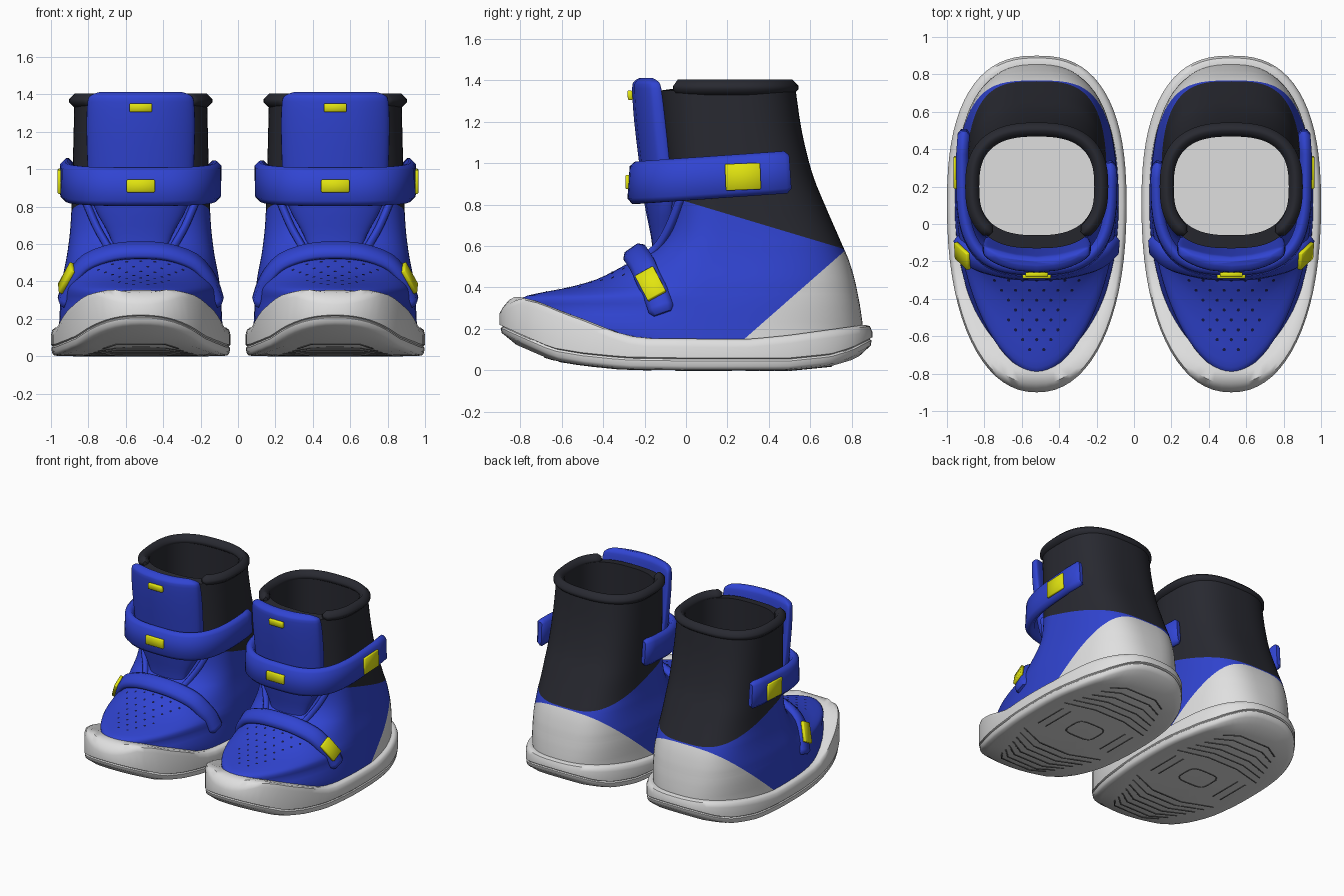
import bpy, bmesh
from math import cos, sin, tau, copysign
from mathutils import Vector, Matrix
from mathutils.bvhtree import BVHTree

cube = bpy.data.objects.get("Cube")
if cube:
    bpy.data.objects.remove(cube)

OFFSET = 0.52   # distance of each boot from the middle
SEG = 72


def material(name, rgb):
    m = bpy.data.materials.new(name)
    m.use_nodes = True
    m.diffuse_color = (*rgb, 1)
    m.node_tree.nodes["Principled BSDF"].inputs["Base Color"].default_value = (*rgb, 1)
    return m


BLUE = material("blue", (0.03, 0.058, 0.64))
BLACK = material("charcoal", (0.021, 0.022, 0.03))
WHITE = material("off white", (0.74, 0.74, 0.74))
YELLOW = material("yellow", (0.76, 0.78, 0.005))
NAVY = material("dark navy", (0.008, 0.01, 0.06))
GREY = material("tread grey", (0.14, 0.14, 0.14))


def finish(name, bm, *mats):
    """Turn a bmesh into a part of one boot and mirror it to the other."""
    bmesh.ops.translate(bm, verts=bm.verts, vec=(OFFSET, 0, 0))
    mesh = bpy.data.meshes.new(name)
    bm.to_mesh(mesh)
    bm.free()
    for m in mats:
        mesh.materials.append(m)
    ob = bpy.data.objects.new(name, mesh)
    bpy.context.collection.objects.link(ob)
    mirror = ob.modifiers.new("Mirror", 'MIRROR')
    mirror.use_mirror_merge = False
    bpy.ops.object.select_all(action='DESELECT')
    ob.select_set(True)
    bpy.context.view_layer.objects.active = ob
    bpy.ops.object.shade_smooth_by_angle(angle=0.85)


def loft(bm, rings):
    """Skin closed rings, cap both ends; returns the rows of faces and the caps."""
    loops = [[bm.verts.new(p) for p in r] for r in rings]
    n = len(loops[0])
    rows = [[bm.faces.new((a[i], a[(i + 1) % n], b[(i + 1) % n], b[i])) for i in range(n)]
            for a, b in zip(loops, loops[1:])]
    caps = [bm.faces.new(loops[0][::-1]), bm.faces.new(loops[-1])]
    bmesh.ops.recalc_face_normals(bm, faces=[f for r in rows for f in r] + caps)
    return rows, caps


def smooth_path(pts, steps=4):
    """Catmull-Rom samples through points of any dimension."""
    pts = [Vector(p) for p in pts]
    ext = [pts[0]] + pts + [pts[-1]]
    out = []
    for a, b, c, d in zip(ext, ext[1:], ext[2:], ext[3:]):
        for k in range(steps):
            t = k / steps
            out.append(0.5 * (2 * b + (c - a) * t + (2 * a - 5 * b + 4 * c - d) * t ** 2
                              + (3 * b - a - 3 * c + d) * t ** 3))
    return out + [pts[-1]]


def interp(table, x):
    for (x0, v0), (x1, v1) in zip(table, table[1:]):
        if x <= x1:
            return v0 + (v1 - v0) * max(0, (x - x0) / (x1 - x0))
    return table[-1][1]


def oval(a, front, back, cy, nf, nb, seg=SEG):
    """Boot plan shape: one superellipse for the front, one for the back."""
    pts = []
    for i in range(seg):
        c, s = cos(tau * i / seg), sin(tau * i / seg)
        n, b = (nf, cy - front) if s < 0 else (nb, back - cy)
        pts.append((a * copysign(abs(c) ** (2 / n), c), cy + b * copysign(abs(s) ** (2 / n), s)))
    return pts


def band_ring(p, s, n, w, h):
    c = h * 0.75
    return [p + s * u + n * v for u, v in
            ((w, c - h), (w, h - c), (w - c, h), (c - w, h),
             (-w, h - c), (-w, c - h), (c - w, -h), (w - c, -h))]


def strap(bm, path, width, thick, side=None, normal=None):
    """Band with rounded edges and ends along a path; returns its frames."""
    path = [Vector(p) for p in path]
    w, h = width / 2, thick / 2
    frames = []
    for i, p in enumerate(path):
        t = (path[min(i + 1, len(path) - 1)] - path[max(i - 1, 0)]).normalized()
        if normal:
            n = Vector(normal)
            s = t.cross(n).normalized()
        else:
            s = Vector(side)
            s = (s - t * s.dot(t)).normalized()
            n = t.cross(s)
            if n.dot(p - Vector((0, 0.3, p.z - 0.1))) < 0:
                n.negate()
        frames.append((p, t, s, n))
    rings = [band_ring(p, s, n, w, h) for p, t, s, n in frames]
    ends = [band_ring(p + t * k * h * .7, s, n, w - h * .6, h * .45)
            for (p, t, s, n), k in ((frames[0], -1), (frames[-1], 1))]
    loft(bm, [ends[0]] + rings + [ends[1]])
    return frames


def tag(name, centre, x_axis, y_axis, w, h, thick=0.024):
    """Small bevelled yellow plate."""
    x, y = Vector(x_axis).normalized(), Vector(y_axis).normalized()
    m = Matrix((x, y, x.cross(y))).transposed().to_4x4()
    m.translation = centre
    bm = bmesh.new()
    bmesh.ops.create_cube(bm, size=1, matrix=m @ Matrix.Diagonal((w, h, thick, 1)))
    bmesh.ops.bevel(bm, geom=bm.edges[:], offset=0.004, segments=1, affect='EDGES')
    finish(name, bm, YELLOW)


# Sole: rocker bottom, side groove, raised toe rand
BOTTOM = ((-.9, .16), (-.8, .115), (-.65, .05), (-.5, .025), (-.3, .005), (0, 0),
          (.5, 0), (.7, .02), (.8, .05), (.9, .1))
TOP = ((-.9, .315), (-.82, .358), (-.72, .335), (-.6, .285), (-.5, .25), (-.4, .21),
       (-.3, .17), (-.2, .155), (.3, .15), (.5, .17), (.9, .225))
outline = oval(.48, -.9, .9, .1, 2.2, 2.5)


def sole_ring(scale, height):
    """Scaled outline; height gets the y on the rim and the y of the point."""
    pts = [(x * scale, y, .1 + (y - .1) * scale) for x, y in outline]
    return [(x, py, height(y, py)) for x, y, py in pts]


bm = bmesh.new()
rings = [sole_ring(s, lambda y, py: interp(BOTTOM, py)) for s in (.03, .25, .5, .75, .92)]
rings += [sole_ring(s, lambda y, py: interp(BOTTOM, y) + d)
          for s, d in ((.97, .005), (.99, .02), (.995, .045), (.985, .05), (.985, .054), (1, .06))]
rings += [sole_ring(s, lambda y, py: interp(TOP, y) + d) for s, d in ((1, -.04), (.985, -.012))]
rings += [sole_ring(s, lambda y, py: interp(TOP, py)) for s in (.955, .9, .82, .7)]
rings.append(sole_ring(.65, lambda y, py: .12))
loft(bm, rings)
finish("sole", bm, WHITE)

# Upper: rows of height, half width, front and back
PROFILE = ((.1, .44, -.55, .855), (.2, .435, -.76, .855), (.3, .43, -.8, .842),
           (.35, .426, -.79, .833), (.375, .423, -.7, .828), (.4, .42, -.57, .823),
           (.44, .414, -.43, .814), (.5, .402, -.31, .797), (.55, .393, -.22, .779),
           (.6, .386, -.15, .757), (.68, .377, -.1, .722), (.8, .37, -.08, .67),
           (.95, .365, -.09, .61), (1.15, .36, -.11, .56), (1.35, .355, -.13, .53))
FRONT_ROUND = ((.15, 2.2), (.3, 1.75), (.42, 1.85), (.55, 2.2), (.8, 2.9), (1.35, 2.7))
BACK_ROUND = ((.2, 2.5), (.6, 3.2), (1.35, 2.7))


def body_ring(row):
    z, a, front, back = row
    cy = interp(((.4, .1), (.8, .2)), z)
    return [(x, y, z) for x, y in
            oval(a, front, back, cy, interp(FRONT_ROUND, z), interp(BACK_ROUND, z))]


bm = bmesh.new()
rings = [body_ring(r) for r in smooth_path(PROFILE, 3)]
outer_rows = len(rings) - 1
rings += [[(x, y, z) for x, y in oval(.31, -.06, .48, .2, 2.6, 2.6)] for z in (1.36, 1, .6, .22)]
rows, caps = loft(bm, rings)
for row in rows[outer_rows:]:
    for f in row:
        f.material_index = 1
caps[0].material_index = caps[1].material_index = 2
# cut the colour borders of the cuff and the heel counter
cuff = (Vector((0, 0, .815)), Vector((0, .3, 1)))
heel = (Vector((0, .28, .15)), Vector((0, .43, -.49)))
for co, no in (cuff, heel):
    faces = [f for f in bm.faces if f.material_index == 0]
    geom = faces + list({e for f in faces for e in f.edges}) + list({v for f in faces for v in f.verts})
    bmesh.ops.bisect_plane(bm, geom=geom, plane_co=co, plane_no=no, dist=1e-5)
for f in bm.faces:
    if f.material_index == 0:
        c = f.calc_center_median()
        if (c - cuff[0]).dot(cuff[1]) > 0:
            f.material_index = 1
        elif (c - heel[0]).dot(heel[1]) > 0:
            f.material_index = 2
surface = BVHTree.FromBMesh(bm)
finish("upper", bm, BLUE, BLACK, WHITE)

# Padded collar, open at the front
bm = bmesh.new()
rim = [(x, y, 1.365) for x, y in oval(.345, -.105, .505, .2, 2.6, 2.6)]
start = SEG * 3 // 4
rim = [p for p in rim[start:] + rim[:start] if p[1] > -.04]
strap(bm, rim, .075, .078, normal=(0, 0, 1))
finish("collar", bm, BLACK)

# Tongue: bowed plate leaning forward (height, half width, y, half thickness)
bm = bmesh.new()
tongue = smooth_path(((.56, .14, -.13, .03), (.65, .17, -.13, .04), (.8, .25, -.15, .05),
                      (.95, .28, -.17, .05), (1.2, .29, -.2, .05), (1.36, .285, -.215, .045),
                      (1.395, .265, -.215, .035), (1.412, .22, -.21, .012)), 3)
loft(bm, [[(x, y + .9 * x * x, z) for x, y in oval(a, yc - h, yc + h, yc, 4, 4, 40)]
          for z, a, yc, h in tongue])
finish("tongue", bm, BLUE)

# Piping beside the tongue
bm = bmesh.new()
for sx in (-1, 1):
    path = smooth_path([(sx * x, y, z) for x, y, z in
                        ((.3, -.02, .84), (.24, -.075, .7), (.19, -.125, .61), (.16, -.175, .56))])
    strap(bm, path, .04, .045, side=(1, 0, 0))
finish("tongue_piping", bm, BLUE)

# Ankle strap: longer on the outer side
bm = bmesh.new()
arc = [p for p in oval(.398, -.245, .7, .25, 3, 3) if p[1] <= .251]
arc = sorted(arc, key=lambda p: (p[0], -p[1] if p[0] < 0 else p[1]))
path = [(-.39, .31)] + arc + [(.398, .38), (.39, .48)]
strap(bm, [(x, y, .905 + .07 * (y + .25)) for x, y in path], .205, .065, side=(0, .07, 1))
finish("ankle_strap", bm, BLUE)

# Instep strap arched over the forefoot
bm = bmesh.new()
half = ((.41, -.12, .295), (.385, -.145, .37), (.345, -.18, .44), (.275, -.21, .508),
        (.14, -.24, .555))
path = [(-x, y, z) for x, y, z in half] + [(0, -.247, .565)] + list(half[::-1])
frames = strap(bm, smooth_path(path), .125, .065, side=(0, .82, .57))
finish("instep_strap", bm, BLUE)

# Yellow tags
tag("tongue_tag", (0, -.27, 1.328), (1, 0, 0), (0, -.08, 1), .12, .045)
tag("ankle_front_tag", (0, -.28, .91), (1, 0, 0), (0, 0, 1), .15, .068)
tag("ankle_side_tag", (.432, .275, .935), (0, 1, .04), (0, -.04, 1), .17, .128)
p, t, s, n = frames[-7]
tag("instep_tag", p + n * .034, s, n.cross(s), .1, .15)

# Vent holes on the forefoot
bm = bmesh.new()
for row in range(8):
    y = -.3 - .053 * row
    reach = .27 - .03 * row
    for col in range(-4, 5):
        x = .075 * (col + .5 * (row % 2))
        hit, normal, _, _ = surface.ray_cast(Vector((x, y, 2)), Vector((0, 0, -1)))
        if hit and abs(x) <= reach:
            m = normal.to_track_quat('Z', 'Y').to_matrix().to_4x4()
            m.translation = hit + normal * .003
            bmesh.ops.create_circle(bm, cap_ends=True, segments=8, radius=.009, matrix=m)
finish("vent_holes", bm, NAVY)

# Tread lines under the sole
bm = bmesh.new()


def tread(points):
    strap(bm, [(x, y, interp(BOTTOM, y)) for x, y in points], .01, .006, normal=(0, 0, -1))


for i in range(7):
    y, w = -.68 + .07 * i, .2 + .025 * i
    tread([(-w, y + .09), (-.13, y), (.13, y), (w, y + .09)])
for i in range(6):
    y, w = .35 + .07 * i, .36 - .025 * i
    tread([(-w, y - .06), (-.13, y), (.13, y), (w, y - .06)])
for sx in (-1, 1):
    for x in (.25, .32):
        tread([(sx * x, -.05), (sx * x, .22)])
tread([(x, y + .08) for x, y in oval(.12, -.1, .1, 0, 4, 4, 24) + [(.12, 0)]])
finish("tread_lines", bm, GREY)
